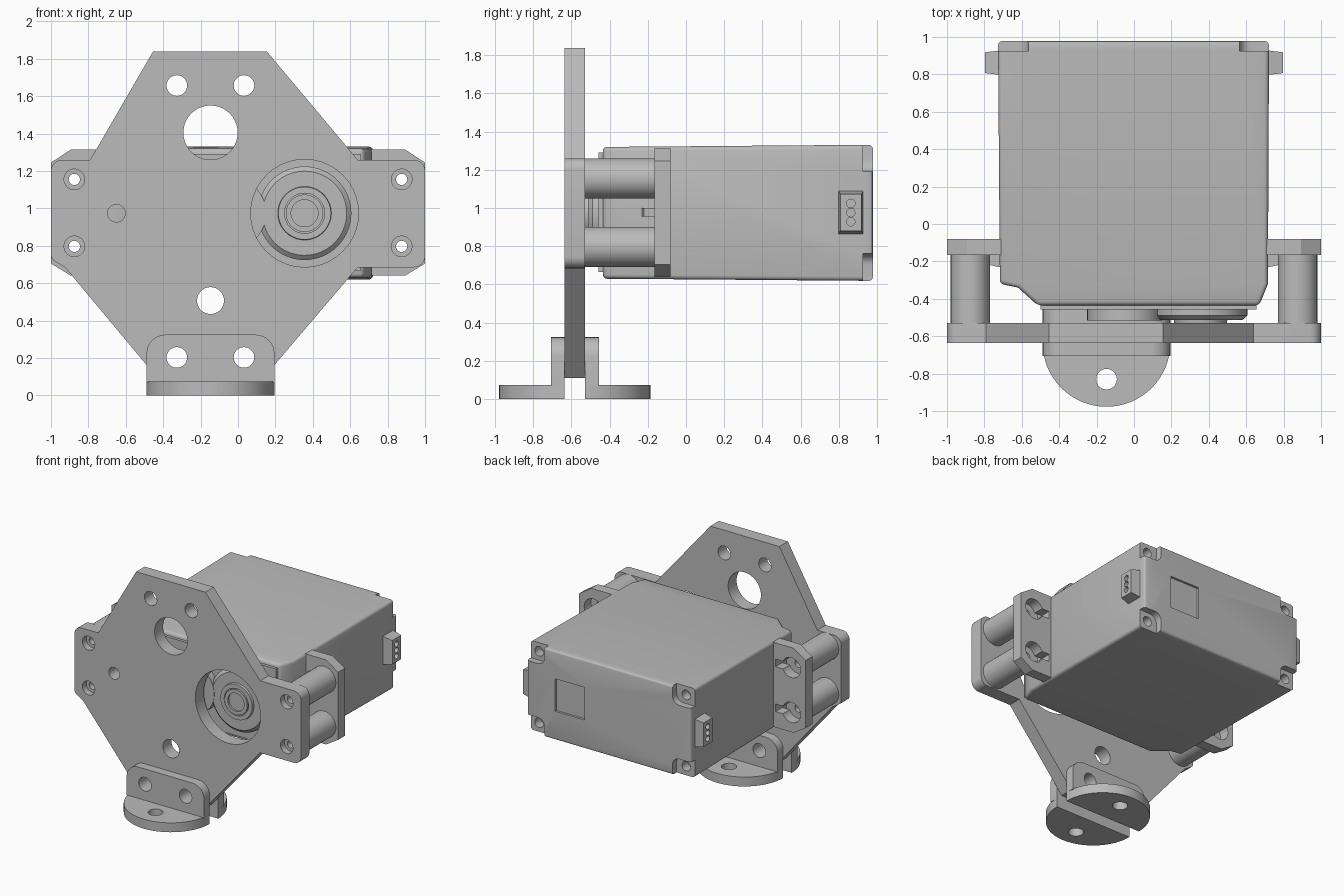
import bpy, bmesh, math
from mathutils import Vector

cube = bpy.data.objects.get("Cube")
if cube:
    bpy.data.objects.remove(cube, do_unlink=True)

GREY = bpy.data.materials.new("plain grey")
GREY.use_nodes = True
GREY.diffuse_color = (0.5, 0.5, 0.5, 1)
GREY.node_tree.nodes["Principled BSDF"].inputs["Base Color"].default_value = (0.5, 0.5, 0.5, 1)

AXES = {"x": lambda u, v, w: (w, u, v),
        "y": lambda u, v, w: (u, w, v),
        "z": lambda u, v, w: (u, v, w)}


def circle(u, v, r, n=40):
    return [(u + r * math.cos(math.tau * i / n), v + r * math.sin(math.tau * i / n)) for i in range(n)]


def rect(u0, v0, u1, v1):
    return [(u0, v0), (u1, v0), (u1, v1), (u0, v1)]


def rounded(corners, steps=6):
    """Outline from (u, v, radius) corners, with true arcs."""
    out = []
    for i, (u, v, r) in enumerate(corners):
        p = Vector((u, v))
        if r == 0:
            out.append((u, v))
            continue
        a = (Vector(corners[i - 1][:2]) - p).normalized()
        b = (Vector(corners[(i + 1) % len(corners)][:2]) - p).normalized()
        half = a.angle(b) / 2
        t, k = r / math.tan(half), math.sin(half)
        for s in range(steps + 1):
            f = s / steps
            wa, wp, wb = (1 - f) ** 2, 2 * f * (1 - f) * k, f * f
            q = ((p + a * t) * wa + p * wp + (p + b * t) * wb) / (wa + wp + wb)
            out.append((q.x, q.y))
    return out


def prism(name, outline, axis, start, end, taper=1.0):
    """Extrude an outline along an axis; taper shrinks the end face."""
    n = len(outline)
    cu, cv = sum(p[0] for p in outline) / n, sum(p[1] for p in outline) / n
    put = AXES[axis]
    bm = bmesh.new()
    low = [bm.verts.new(put(u, v, start)) for u, v in outline]
    high = [bm.verts.new(put(cu + (u - cu) * taper, cv + (v - cv) * taper, end)) for u, v in outline]
    bm.faces.new(low)
    bm.faces.new(high)
    for i in range(n):
        j = (i + 1) % n
        bm.faces.new((low[i], low[j], high[j], high[i]))
    bmesh.ops.recalc_face_normals(bm, faces=bm.faces)
    mesh = bpy.data.meshes.new(name)
    bm.to_mesh(mesh)
    bm.free()
    mesh.materials.append(GREY)
    obj = bpy.data.objects.new(name, mesh)
    bpy.context.collection.objects.link(obj)
    return obj


def bake(obj):
    graph = bpy.context.evaluated_depsgraph_get()
    mesh = bpy.data.meshes.new_from_object(obj.evaluated_get(graph))
    obj.modifiers.clear()
    obj.data = mesh


def bevel(obj, width, segments=3):
    mod = obj.modifiers.new("bevel", "BEVEL")
    mod.width, mod.segments, mod.limit_method = width, segments, "ANGLE"
    mod.angle_limit = math.radians(40)
    bake(obj)


def cut(obj, outline, axis, start, end):
    cutter = prism("cutter", outline, axis, start, end)
    cutter.hide_render = True
    mod = obj.modifiers.new("cut", "BOOLEAN")
    mod.operation, mod.solver, mod.object = "DIFFERENCE", "EXACT", cutter
    bake(obj)
    bpy.data.objects.remove(cutter, do_unlink=True)


CX, CZ = -0.147, 0.976           # plate centre line, servo mid height
FRONT, BACK = -0.635, -0.528     # mounting plate faces
PAIR = (-0.327, 0.032)           # paired screw columns
EARS = (-0.875, 0.875)
ROWS = (0.797, 1.155)
SHAFT = 0.356

# Mounting plate
plate = prism("mounting_plate", rounded([
    (-0.455, 1.838, 0), (0.155, 1.838, 0), (0.64, 1.26, 0), (1, 1.26, 0.06),
    (1, 0.685, 0.06), (0.64, 0.685, 0), (0.15, 0.11, 0), (-0.445, 0.11, 0),
    (-0.925, 0.685, 0.04), (-1, 0.73, 0.04), (-1, 1.26, 0.06), (-0.79, 1.26, 0)]),
    "y", FRONT, BACK)
holes = [(x, z, 0.055) for x in PAIR for z in (0.203, 1.657)]
holes += [(CX, 1.405, 0.145), (CX, 0.507, 0.072), (-0.65, 0.974, 0.047), (SHAFT, 0.974, 0.288)]
holes += [(x, z, 0.03) for x in EARS for z in ROWS]
for x, z, r in holes:
    cut(plate, circle(x, z, r), "y", FRONT - 0.1, BACK + 0.1)
for x in EARS:
    for z in ROWS:
        cut(plate, circle(x, z, 0.055), "y", FRONT - 0.1, FRONT + 0.05)

# Foot brackets on both sides of the plate
for name, inner, s in (("front", FRONT, -1), ("rear", BACK, 1)):
    wall = prism(name + "_bracket_wall", rounded([
        (CX - 0.342, 0.07, 0), (CX + 0.342, 0.07, 0),
        (CX + 0.342, 0.325, 0.1), (CX - 0.342, 0.325, 0.1)]), "y", inner, inner + s * 0.072)
    for x in PAIR:
        cut(wall, circle(x, 0.203, 0.055), "y", inner - 0.2, inner + 0.2)
    half = [(CX + 0.342 * math.cos(math.pi * i / 32), inner + s * 0.342 * math.sin(math.pi * i / 32))
            for i in range(33)]
    foot = prism(name + "_bracket_foot", half, "z", 0, 0.075)
    cut(foot, circle(CX, inner + s * 0.195, 0.055), "z", -0.1, 0.2)

# Standoffs
for x in EARS:
    for z in ROWS:
        post = prism("standoff", circle(x, z, 0.105), "y", BACK, -0.165)
        cut(post, circle(x, z, 0.03), "y", -0.7, 0)

# Servo case
case = prism("servo_case", [
    (-0.727, 0.978), (0.722, 0.978), (0.716, -0.32), (0.67, -0.435),
    (-0.515, -0.435), (-0.62, -0.34), (-0.717, -0.32)], "z", 0.63, 1.32)
for v in case.data.vertices:
    if v.co.y > 0.5:
        v.co.z += 0.011 if v.co.z > 1 else -0.011
bevel(case, 0.022)
for s in (-1, 1):
    for t in (-1, 1):
        # corner screw recesses
        x0, x1, z0, z1 = s * 0.565, s * 0.8, CZ + t * 0.215, CZ + t * 0.5
        cut(case, rounded([(x0, z0, 0.06), (x1, z0, 0), (x1, z1, 0), (x0, z1, 0)]), "y", 0.925, 1.1)
        cut(case, circle(s * 0.65, CZ + t * 0.285, 0.038, 24), "y", 0.85, 1.1)
cut(case, rect(0.21, 0.85, 0.47, 1.11), "y", 0.96, 1.1)

# Servo nose, gear boss and output disc
nose = prism("servo_nose", rect(-0.5, 0.665, 0.655, 1.29), "y", -0.43, -0.457)
prism("gear_boss", circle(-0.05, 0.974, 0.2, 48), "y", -0.45, -0.515)
prism("output_disc", circle(SHAFT, 0.974, 0.25, 64), "y", -0.45, -0.49)
prism("output_disc_edge", circle(SHAFT, 0.974, 0.25, 64), "y", -0.49, -0.512, 0.9)
hub = prism("output_hub", circle(SHAFT, 0.974, 0.145, 48), "y", -0.5, -0.53, 0.97)
cut(hub, circle(SHAFT, 0.974, 0.107), "y", -0.52, -0.6)
shaft = prism("output_shaft", circle(SHAFT, 0.974, 0.1), "y", -0.5, -0.535)
cut(shaft, circle(SHAFT, 0.974, 0.072), "y", -0.515, -0.6)

# Side flanges, gussets and cable sockets
for name, s in (("right", -1), ("left", 1)):
    flange = prism(name + "_flange", [
        (s * 0.7, 1.315), (s * 0.893, 1.315), (s, 1.245),
        (s, 0.705), (s * 0.893, 0.64), (s * 0.7, 0.64)], "y", -0.165, -0.08)
    for z in ROWS:
        cut(flange, circle(s * 0.875, z, 0.08), "y", -0.3, 0.1)
        cut(flange, rect(s * 0.735, z - 0.03, s * 0.84, z + 0.03), "y", -0.3, 0.1)
    prism(name + "_gusset", [(s * 0.7, -0.1), (s * 0.77, -0.1), (s * 0.77, -0.22), (s * 0.7, -0.235)],
          "z", 0.955, 1.0)
    socket = prism(name + "_socket", rect(0.795, 0.86, 0.93, 1.094), "x", s * 0.7, s * 0.797, 0.82)
    for i in (-1, 0, 1):
        cut(socket, circle(0.862, CZ + i * 0.048, 0.022, 20), "x", s * 0.75, s * 0.9)

# Smooth shading with sharp edges kept
for obj in bpy.context.collection.objects:
    if obj.type == "MESH" and GREY.name in obj.data.materials:
        for face in obj.data.polygons:
            face.use_smooth = True
        obj.data.set_sharp_from_angle(angle=math.radians(30))
